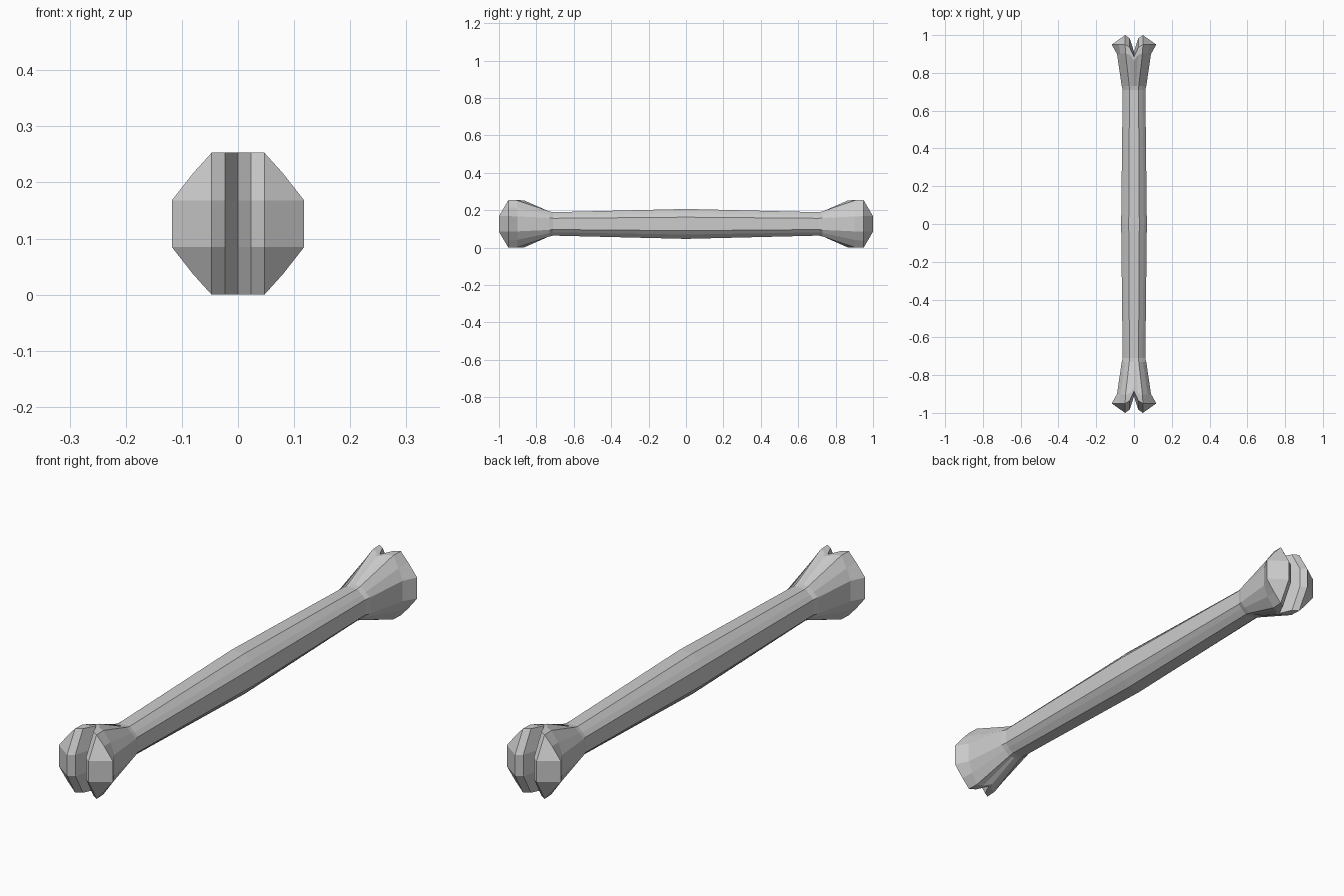
import bpy, bmesh

if "Cube" in bpy.data.objects:
    bpy.data.objects.remove(bpy.data.objects["Cube"])

H = 0.1265  # height of the bone axis above the floor

# One octant of the bone (+x, +y, +z), as rows of (x, y, z) points running
# from the side of the cross-section round to the top
def row(y, xs, zs, ys=None):
    ys = ys or [y] * 5
    pts = [(x, yy, z) for x, yy, z in zip(xs, ys, zs)]
    return [(xs[0], y, 0)] + pts

rows = [
    # shaft: middle, end, and small shoulder
    row(0.0, [.068, .052, .028, .014, 0], [.036, .057, .08, .08, .08]),
    row(.71, [.06, .045, .024, .012, 0], [.03, .045, .0625, .0625, .0625]),
    row(.73, [.065, .047, .025, .012, 0], [.032, .049, .067, .066, .065]),
    # knuckle: neck side and widest edge, dipping into the notch at x = 0
    row(.9, [.09, .072, .045, .021, 0], [.04, .085, H, H, H - .001],
        [.9, .9, .905, .895, .865]),
    row(.95, [.118, .08, .047, .023, 0], [.0415, .09, H, H, H],
        [.95, .95, .95, .935, .885]),
]

bm = bmesh.new()
grid = [[bm.verts.new(p) for p in r] for r in rows]
for a, b in zip(grid, grid[1:]):
    for i in range(len(a) - 1):
        bm.faces.new((a[i], a[i + 1], b[i + 1], b[i]))

# Knuckle end: sloping lobe with a vertical V notch
profile = [(.047, 1.0), (.023, .983), (0, .913)]
ridge = [bm.verts.new((x, y, .0415)) for x, y in profile]
mid = [bm.verts.new((x, y, 0)) for x, y in profile]
e = grid[-1]
bm.faces.new((e[0], e[1], ridge[0], mid[0]))
bm.faces.new((e[1], e[2], e[3], ridge[0]))
for i in range(2):
    bm.faces.new((e[3 + i], e[4 + i], ridge[i + 1], ridge[i]))
    bm.faces.new((ridge[i], ridge[i + 1], mid[i + 1], mid[i]))
bmesh.ops.recalc_face_normals(bm, faces=bm.faces)
if max(bm.faces, key=lambda f: f.calc_center_median().y).normal.y < 0:
    bmesh.ops.reverse_faces(bm, faces=bm.faces)

mesh = bpy.data.meshes.new("bone")
bm.to_mesh(mesh)
bm.free()
bone = bpy.data.objects.new("bone", mesh)
bone.location.z = H
bpy.context.collection.objects.link(bone)

# Mirror the octant to all sides
mirror = bone.modifiers.new("mirror", 'MIRROR')
mirror.use_axis = (True, True, True)
mirror.merge_threshold = 0.0005
